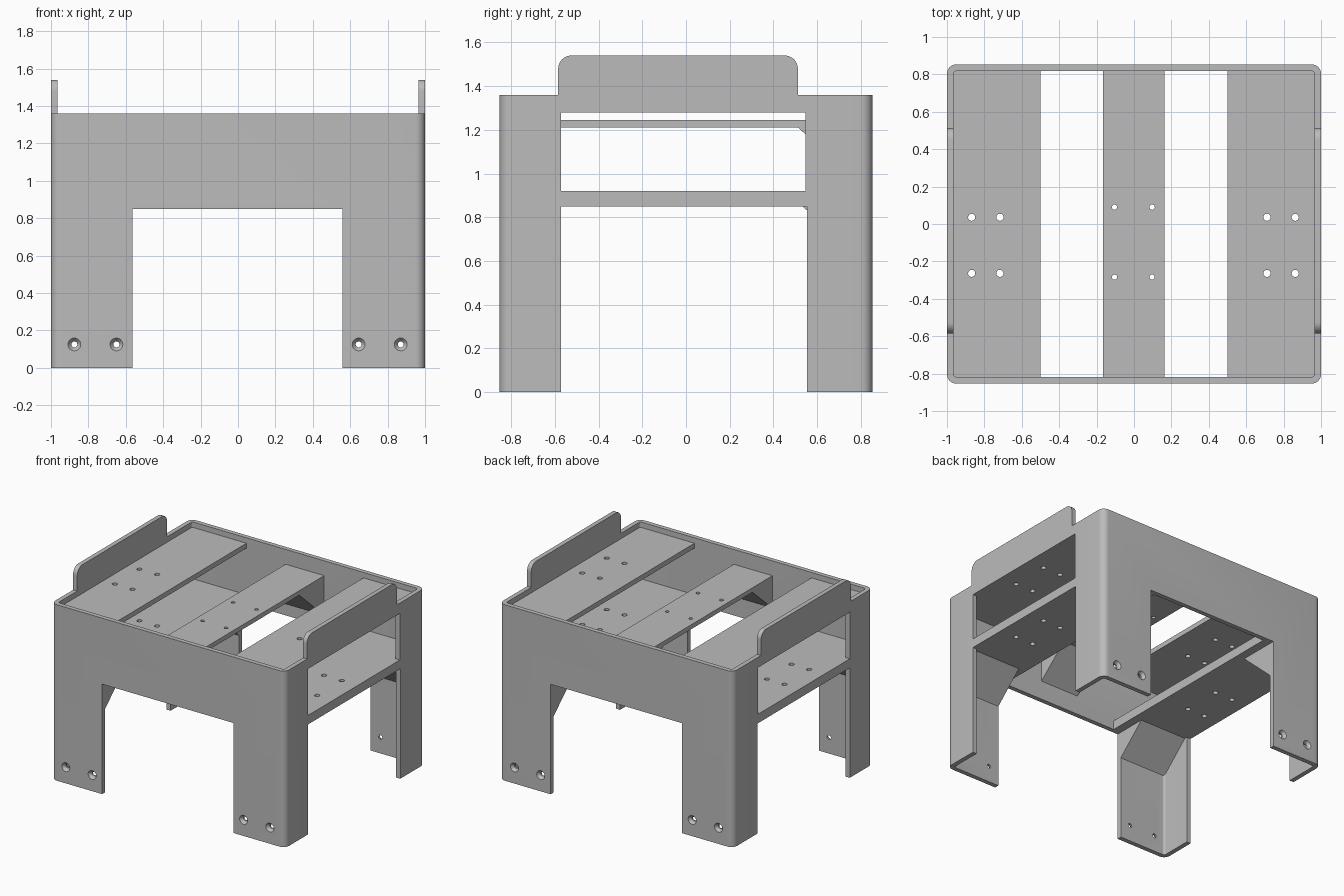
import bpy, bmesh
from math import sin, cos, pi, radians

if "Cube" in bpy.data.objects:
    bpy.data.objects.remove(bpy.data.objects["Cube"], do_unlink=True)

GREY = (0.5, 0.5, 0.5, 1.0)
mat = bpy.data.materials.new("plain grey")
mat.use_nodes = True
mat.diffuse_color = GREY
mat.node_tree.nodes["Principled BSDF"].inputs["Base Color"].default_value = GREY

W, D, T = 1.0, 0.853, 0.035           # half width, half depth, wall thickness
RIM, SHELF = 1.36, 0.85               # rim height, underside of the lower shelf
PLACE = {"x": lambda a, b, h: (h, a, b),
         "y": lambda a, b, h: (a, h, b),
         "z": lambda a, b, h: (a, b, h)}


def arc(cx, cy, r, start, end, n=8):
    angles = [radians(start + (end - start) * i / n) for i in range(n + 1)]
    return [(cx + r * cos(t), cy + r * sin(t)) for t in angles]


def rect(x0, x1, y0, y1):
    return [(x0, y0), (x1, y0), (x1, y1), (x0, y1)]


def round_rect(w, d, r):
    pts = []
    for i, (sx, sy) in enumerate([(1, 1), (-1, 1), (-1, -1), (1, -1)]):
        pts += arc(sx * (w - r), sy * (d - r), r, 90 * i, 90 * i + 90)
    return pts


def circle(cx, cy, r, n=24):
    return [(cx + r * cos(2 * pi * i / n), cy + r * sin(2 * pi * i / n)) for i in range(n)]


def loft(name, lower, upper, axis, lo, hi):
    """Solid between two matching outlines along an axis."""
    bm = bmesh.new()
    a = [bm.verts.new(PLACE[axis](u, v, lo)) for u, v in lower]
    b = [bm.verts.new(PLACE[axis](u, v, hi)) for u, v in upper]
    bm.faces.new(a)
    bm.faces.new(b)
    for i in range(len(a)):
        j = (i + 1) % len(a)
        bm.faces.new((a[i], a[j], b[j], b[i]))
    bmesh.ops.recalc_face_normals(bm, faces=bm.faces)
    mesh = bpy.data.meshes.new(name)
    bm.to_mesh(mesh)
    bm.free()
    mesh.materials.append(mat)
    ob = bpy.data.objects.new(name, mesh)
    bpy.context.collection.objects.link(ob)
    return ob


def prism(name, pts, axis, lo, hi):
    return loft(name, pts, pts, axis, lo, hi)


def cut(ob, cutter):
    """Subtract the cutter and discard it."""
    mod = ob.modifiers.new("cut", "BOOLEAN")
    mod.operation, mod.solver, mod.object = "DIFFERENCE", "EXACT", cutter
    bpy.context.view_layer.update()
    graph = bpy.context.evaluated_depsgraph_get()
    mesh = bpy.data.meshes.new_from_object(ob.evaluated_get(graph))
    ob.modifiers.clear()
    ob.data = mesh
    bpy.data.objects.remove(cutter, do_unlink=True)


# Rounded box shell
shell = prism("shell", round_rect(W, D, 0.05), "z", 0, 1.6)
cut(shell, prism("cutter", round_rect(W - T, D - T, 0.016), "z", -1, 2))

# Rim trimmed down around the two raised side guards
guard = arc(-0.525, 1.48, 0.06, 180, 90) + arc(0.452, 1.48, 0.06, 90, 0)
trim = [(-2, RIM), (-0.585, RIM)] + guard + [(0.512, RIM), (2, RIM), (2, 2), (-2, 2)]
cut(shell, prism("cutter", trim, "x", -2, 2))

# Openings between the legs and side windows
cut(shell, prism("cutter", rect(-0.565, 0.56, -1, SHELF), "y", -2, 2))
cut(shell, prism("cutter", rect(-0.572, 0.554, -1, SHELF), "x", -2, 2))
cut(shell, prism("cutter", rect(-0.572, 0.548, 0.92, 1.28), "x", -2, 2))

# Countersunk screw holes in the legs
for x in (-0.875, -0.65, 0.645, 0.87):
    cut(shell, prism("cutter", circle(x, 0.125, 0.016), "y", -2, 2))
    for s in (-1, 1):
        cut(shell, loft("cutter", circle(x, 0.125, 0.036), circle(x, 0.125, 0.016),
                        "y", s * (D + 0.002), s * (D - 0.022)))


def plate(name, x0, x1, z0, z1, xs, ys, r):
    ob = prism(name, rect(x0, x1, T - D, D - T), "z", z0, z1)
    for x in xs:
        for y in ys:
            cut(ob, prism("cutter", circle(x, y, r), "z", 0, 2))


# Shelves
SIDES = (("right", -W + T, -0.5, (-0.868, -0.717)), ("left", 0.5, W - T, (0.711, 0.862)))
for side, x0, x1, xs in SIDES:
    plate(side + "_upper_shelf", x0, x1, 1.28, 1.318, xs, (0.036, -0.264), 0.019)
    plate(side + "_lower_shelf", x0, x1, SHELF, 0.92, xs, (0.036, -0.264), 0.019)
plate("middle_shelf", -0.166, 0.164, 1.21, 1.245, (-0.104, 0.097), (0.09, -0.284), 0.014)


# Wedge brackets under the shelves
def bracket(name, x0, x1, z, s, run, drop):
    wall = s * (D - T)
    prism(name, [(wall, z), (wall - s * run, z), (wall, z - drop)], "x", x0, x1)


for end, s, run in (("front", -1, 0.225), ("back", 1, 0.285)):
    bracket(end + "_right_bracket", -W + T, -0.565, SHELF, s, run, run * 0.92)
    bracket(end + "_left_bracket", 0.56, W - T, SHELF, s, run, run * 0.92)
    bracket(end + "_middle_bracket", -0.166, 0.164, 1.21, s, run + 0.02, run * 0.95)

# Smooth rounded corners and holes, crisp edges elsewhere
bpy.ops.object.select_all(action="DESELECT")
for ob in bpy.context.collection.objects:
    if ob.type == "MESH":
        ob.select_set(True)
bpy.context.view_layer.objects.active = shell
bpy.ops.object.shade_smooth_by_angle(angle=radians(30))
